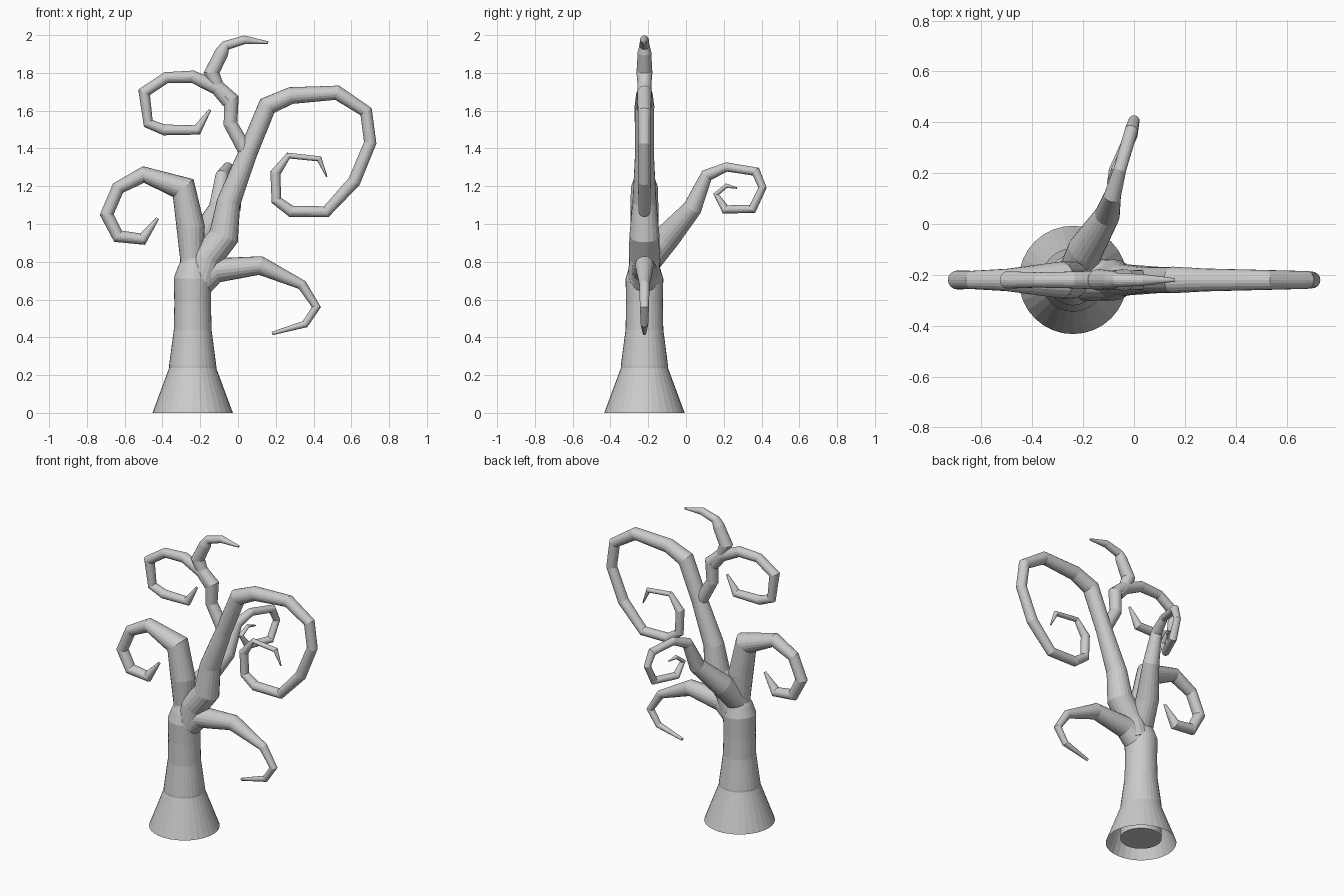
import bpy, bmesh, math
from mathutils import Vector

Y = -0.22  # plane holding the trunk and most branches


def sweep(name, pts, sides=20, caps=True):
    """Flat-faced tube through (x, y, z, radius) points, rings on bisecting planes."""
    bm = bmesh.new()
    pos = [Vector(p[:3]) for p in pts]
    rings, side = [], None
    for i, p in enumerate(pos):
        a = (p - pos[i - 1]).normalized() if i else Vector()
        b = (pos[i + 1] - p).normalized() if i < len(pos) - 1 else Vector()
        t = (a + b).normalized()
        if side is None:
            side = Vector((0, 1, 0)) if abs(t.y) < 0.3 else Vector((1, 0, 0))
        side = (side - t * side.dot(t)).normalized()
        up = t.cross(side)
        rings.append([bm.verts.new(p + pts[i][3] * (
            side * math.cos(2 * math.pi * k / sides) + up * math.sin(2 * math.pi * k / sides)))
            for k in range(sides)])
    for r, s in zip(rings, rings[1:]):
        for k in range(sides):
            n = (k + 1) % sides
            bm.faces.new((r[k], r[n], s[n], s[k]))
    if caps:
        bm.faces.new(rings[0][::-1])
        bm.faces.new(rings[-1])
    me = bpy.data.meshes.new(name)
    bm.to_mesh(me)
    bm.free()
    ob = bpy.data.objects.new(name, me)
    bpy.context.collection.objects.link(ob)
    return ob


def planar(name, pts, **kw):
    return sweep(name, [(x, Y, z, r) for x, z, r in pts], **kw)


# Flared open root skirt and the trunk inside it
planar("root_skirt", [(-.24, 0, .213), (-.24, .245, .122)], sides=32, caps=False)
planar("trunk", [(-.24, .03, .125), (-.24, .25, .125), (-.24, .44, .1), (-.24, .58, .097),
                 (-.24, .71, .1), (-.235, .77, .082), (-.23, .82, .06)], sides=32)

# Left curled branch
planar("left_branch", [(-.235, .68, .07), (-.245, .82, .062), (-.25, .98, .075), (-.29, 1.19, .072),
                       (-.5, 1.262, .044), (-.635, 1.19, .036), (-.695, 1.05, .037),
                       (-.635, .935, .036), (-.505, .92, .033), (-.425, 1.03, .008)])

# Large right branch with a spiral end
planar("main_branch", [(-.2, .7, .085), (-.165, .82, .082), (-.075, .935, .08), (-.05, 1.115, .063),
                       (.05, 1.37, .05), (.155, 1.625, .052), (.28, 1.68, .045), (.525, 1.695, .039),
                       (.678, 1.595, .035), (.7, 1.43, .033), (.615, 1.225, .034),
                       (.467, 1.065, .031), (.282, 1.067, .031), (.203, 1.125, .028),
                       (.198, 1.27, .028), (.267, 1.362, .017), (.43, 1.345, .016),
                       (.47, 1.25, .004)])

# Upper limb that ends in a bent twig
planar("upper_branch", [(.05, 1.37, .04), (-.04, 1.53, .037), (-.035, 1.66, .042), (-.11, 1.73, .036),
                        (-.14, 1.8, .042), (-.085, 1.91, .036), (-.065, 1.945, .027),
                        (.035, 1.975, .023), (.16, 1.96, .007)])

# Upper left curl forking off the upper limb
planar("upper_curl", [(-.05, 1.65, .038), (-.11, 1.72, .038), (-.24, 1.78, .033), (-.38, 1.775, .03),
                      (-.497, 1.697, .034), (-.475, 1.532, .029), (-.39, 1.498, .029),
                      (-.215, 1.498, .028), (-.148, 1.605, .007)])

# Low drooping right branch
planar("low_branch", [(-.22, .67, .075), (-.12, .755, .068), (.12, .78, .05), (.34, .677, .027),
                      (.415, .56, .024), (.355, .47, .02), (.18, .42, .009)])

# Curled branch growing backwards
sweep("back_branch", [(-.23, -.21, .8, .075), (-.19, -.1, .93, .07), (-.105, .035, 1.085, .05),
                      (-.085, .11, 1.258, .034), (-.055, .215, 1.302, .025), (-.01, .37, 1.277, .026),
                      (0, .405, 1.192, .022), (-.01, .352, 1.08, .025), (-.075, .208, 1.077, .025),
                      (-.09, .16, 1.158, .016), (-.078, .215, 1.203, .012), (-.06, .27, 1.19, .004)])
